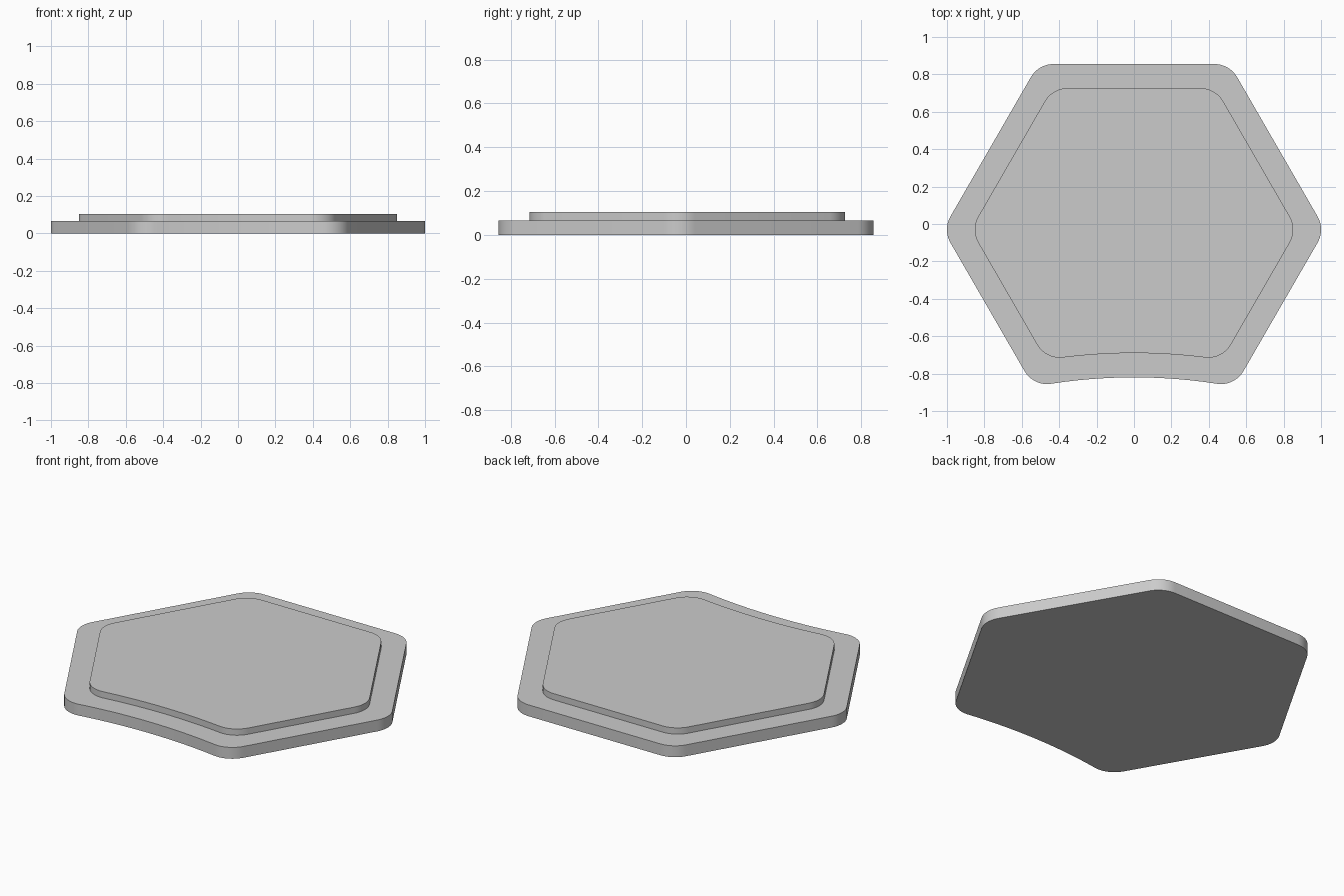
import bpy, bmesh
from math import radians, degrees, cos, sin, sqrt, atan2
from mathutils import Vector
from mathutils.geometry import intersect_line_sphere_2d

cube = bpy.data.objects.get("Cube")
if cube:
    bpy.data.objects.remove(cube, do_unlink=True)

FILLET = 0.14                      # corner radius of both plates
CENTRE = Vector((0, -0.03))        # centre of the hexagon
ARC_CENTRE = Vector((0, -3.72))    # centre of the hollow front edge

grey = bpy.data.materials.new("light grey")
grey.use_nodes = True
grey.diffuse_color = (0.6, 0.6, 0.6, 1)
bsdf = next(n for n in grey.node_tree.nodes if n.type == "BSDF_PRINCIPLED")
bsdf.inputs["Base Color"].default_value = grey.diffuse_color


def arc(centre, radius, start, end, steps):
    """Points on an arc, angles in degrees."""
    for i in range(steps + 1):
        a = radians(start + (end - start) * i / steps)
        yield centre + radius * Vector((cos(a), sin(a)))


def outline(hex_radius, arc_radius):
    """Rounded hexagon with a hollow front edge, right half then mirrored."""
    reach = hex_radius - FILLET / cos(radians(30))
    back = CENTRE + Vector((reach / 2, reach * sqrt(3) / 2))
    tip = CENTRE + Vector((reach, 0))
    # Front fillet touches both the slanted side and the hollow arc
    low = CENTRE + Vector((reach / 2, -reach * sqrt(3) / 2))
    hits = intersect_line_sphere_2d(tip, low, ARC_CENTRE, arc_radius + FILLET, False)
    front = max((p for p in hits if p), key=lambda p: p.y)
    to_front = front - ARC_CENTRE
    angle = degrees(atan2(to_front.y, to_front.x))
    half = list(arc(back, FILLET, 90, 30, 10))
    half += arc(tip, FILLET, 30, -30, 10)
    half += arc(front, FILLET, -30, angle - 180, 12)
    half += list(arc(ARC_CENTRE, arc_radius, angle, 90, 12))[1:]
    return half + [Vector((-p.x, p.y)) for p in reversed(half[:-1])]


def plate(name, points, bottom, top):
    """Straight-walled plate over an outline."""
    bm = bmesh.new()
    face = bm.faces.new([bm.verts.new((p.x, p.y, bottom)) for p in points])
    raised = bmesh.ops.extrude_face_region(bm, geom=[face], use_keep_orig=True)
    verts = [g for g in raised["geom"] if isinstance(g, bmesh.types.BMVert)]
    bmesh.ops.translate(bm, verts=verts, vec=(0, 0, top - bottom))
    bmesh.ops.recalc_face_normals(bm, faces=bm.faces)
    mesh = bpy.data.meshes.new(name)
    bm.to_mesh(mesh)
    bm.free()
    mesh.materials.append(grey)
    obj = bpy.data.objects.new(name, mesh)
    bpy.context.collection.objects.link(obj)
    bpy.ops.object.select_all(action="DESELECT")
    obj.select_set(True)
    bpy.context.view_layer.objects.active = obj
    bpy.ops.object.shade_smooth_by_angle(angle=radians(30))


# Wide lower plate and the smaller raised plate on it
plate("base_plate", outline(1.022, 2.9), 0, 0.067)
plate("raised_plate", outline(0.873, 3.03), 0.067, 0.104)
